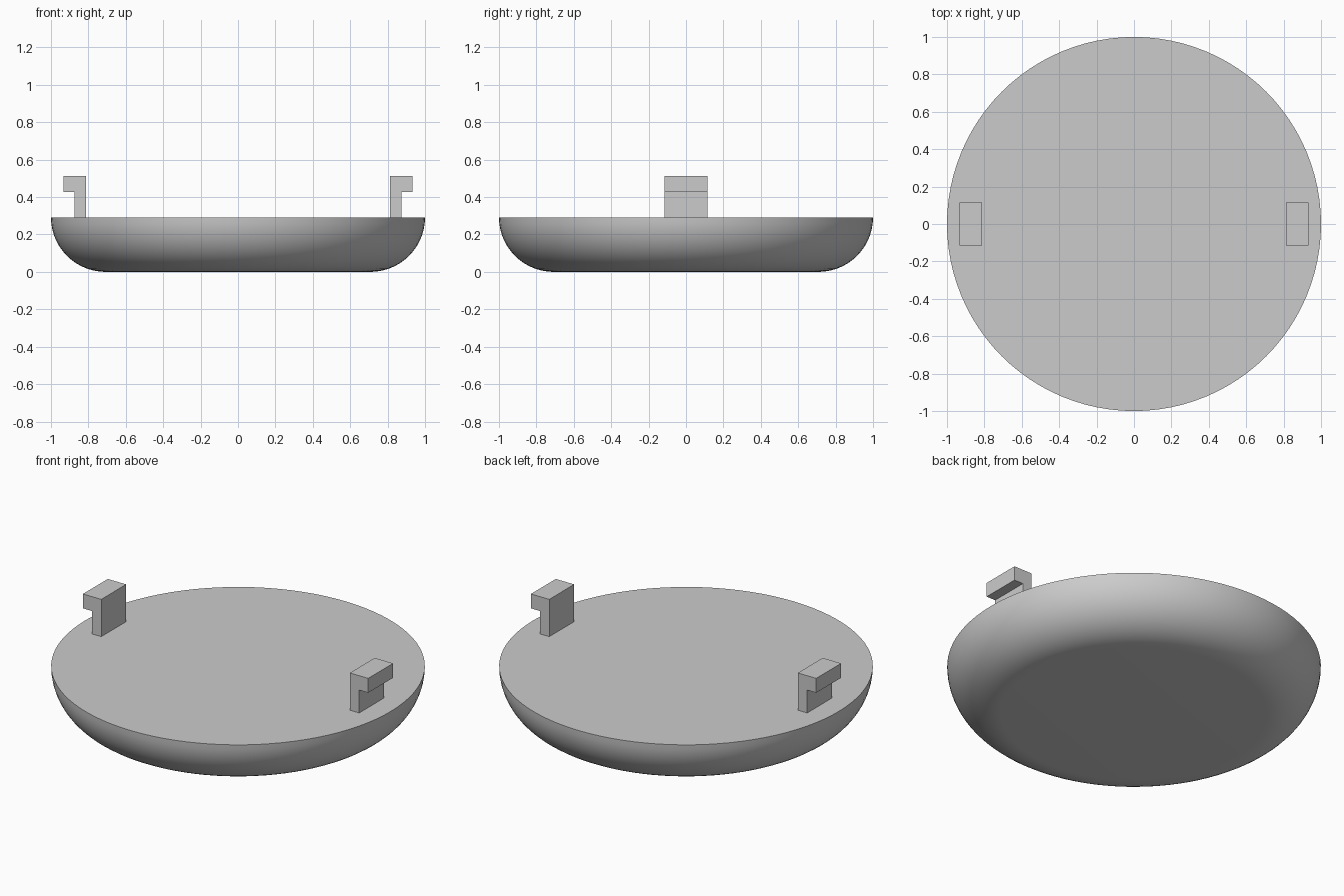
import bpy
import bmesh
from math import sin, cos, pi, radians

cube = bpy.data.objects.get("Cube")
if cube:
    bpy.data.objects.remove(cube, do_unlink=True)

RADIUS, HEIGHT = 1.0, 0.292
SEGMENTS, ARC_STEPS = 96, 14

# Single plain grey
grey = bpy.data.materials.new("plain_grey")
grey.use_nodes = True
color = (0.6, 0.6, 0.6, 1)
grey.diffuse_color = color
grey.node_tree.nodes["Principled BSDF"].inputs["Base Color"].default_value = color


def make_object(name, bm):
    bmesh.ops.recalc_face_normals(bm, faces=bm.faces)
    mesh = bpy.data.meshes.new(name)
    bm.to_mesh(mesh)
    bm.free()
    mesh.materials.append(grey)
    obj = bpy.data.objects.new(name, mesh)
    bpy.context.collection.objects.link(obj)
    return obj


# Round base: quarter-circle edge lofted between flat bottom and flat top
bm = bmesh.new()
rings = []
for i in range(ARC_STEPS + 1):
    a = pi / 2 * i / ARC_STEPS
    r = RADIUS - HEIGHT + HEIGHT * sin(a)
    z = HEIGHT - HEIGHT * cos(a)
    rings.append([bm.verts.new((r * cos(2 * pi * k / SEGMENTS),
                                r * sin(2 * pi * k / SEGMENTS), z))
                  for k in range(SEGMENTS)])
for low, high in zip(rings, rings[1:]):
    for k in range(SEGMENTS):
        n = (k + 1) % SEGMENTS
        bm.faces.new((low[k], low[n], high[n], high[k]))
bm.faces.new(rings[0])
bm.faces.new(rings[-1])
base = make_object("round_base", bm)
bpy.ops.object.select_all(action="DESELECT")
base.select_set(True)
bpy.context.view_layer.objects.active = base
bpy.ops.object.shade_smooth_by_angle(angle=radians(30))

# Clips: hooked profile extruded along y, hook facing outward
inner, stem, tip = 0.812, 0.873, 0.932
step, top, half_width = 0.427, 0.512, 0.116
profile = [(inner, HEIGHT), (stem, HEIGHT), (stem, step),
           (tip, step), (tip, top), (inner, top)]
for name, side in (("left_clip", 1), ("right_clip", -1)):
    bm = bmesh.new()
    face = bm.faces.new([bm.verts.new((side * x, -half_width, z)) for x, z in profile])
    new = bmesh.ops.extrude_face_region(bm, geom=[face])["geom"]
    bmesh.ops.translate(bm, vec=(0, 2 * half_width, 0),
                        verts=[v for v in new if isinstance(v, bmesh.types.BMVert)])
    make_object(name, bm)
